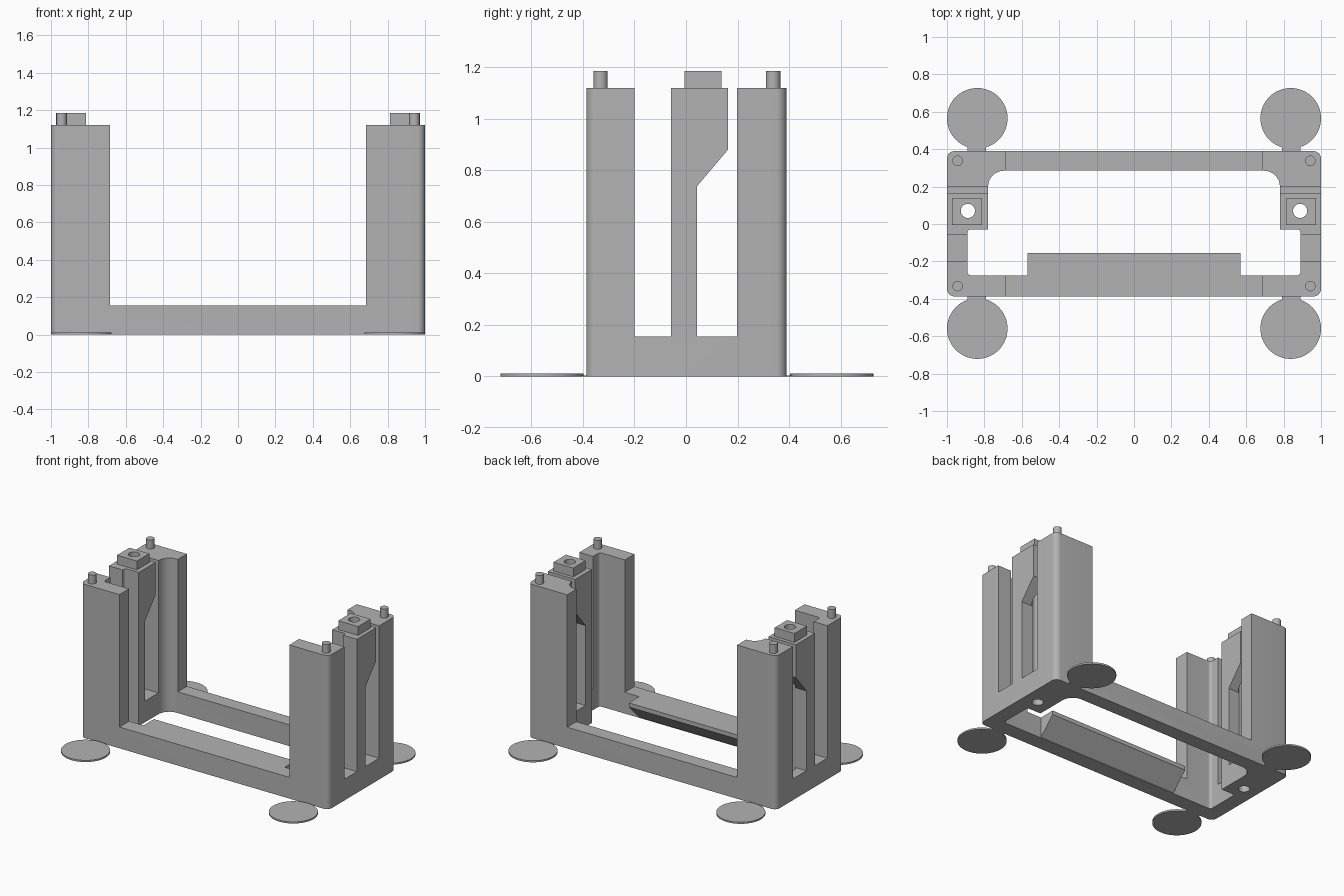
import bpy
import bmesh
import math
from mathutils import Vector

default = bpy.data.objects.get("Cube")
if default:
    bpy.data.objects.remove(default, do_unlink=True)

grey = bpy.data.materials.new("plain grey")
grey.use_nodes = True
COLOUR = (0.45, 0.45, 0.45, 1)
grey.diffuse_color = COLOUR
grey.node_tree.nodes["Principled BSDF"].inputs["Base Color"].default_value = COLOUR

RAIL_TOP, TOWER_TOP, PEG_TOP = 0.155, 1.12, 1.185
parts = []


def prism(name, outline, low, high, axis="z"):
    """Extrude an outline: (x, y) along z, or (y, z) along x."""
    bm = bmesh.new()
    place = (lambda a, b: (a, b, low)) if axis == "z" else (lambda a, b: (low, a, b))
    face = bm.faces.new([bm.verts.new(place(a, b)) for a, b in outline])
    shift = Vector((0, 0, high - low)) if axis == "z" else Vector((high - low, 0, 0))
    new = bmesh.ops.extrude_face_region(bm, geom=[face])["geom"]
    bmesh.ops.translate(bm, vec=shift, verts=[v for v in new if isinstance(v, bmesh.types.BMVert)])
    bmesh.ops.recalc_face_normals(bm, faces=bm.faces)
    mesh = bpy.data.meshes.new(name)
    bm.to_mesh(mesh)
    bm.free()
    mesh.materials.append(grey)
    obj = bpy.data.objects.new(name, mesh)
    bpy.context.collection.objects.link(obj)
    parts.append(obj)
    return obj


def rounded(corners, steps=8):
    """Round each right-angled (x, y, radius) corner of an outline."""
    points = []
    for i, (x, y, r) in enumerate(corners):
        here = Vector((x, y))
        if r == 0:
            points.append(here)
            continue
        before = (Vector(corners[i - 1][:2]) - here).normalized()
        after = (Vector(corners[(i + 1) % len(corners)][:2]) - here).normalized()
        centre = here + (before + after) * r
        for s in range(steps + 1):
            t = s / steps * math.pi / 2
            points.append(centre - after * r * math.cos(t) - before * r * math.sin(t))
    return points


def circle(x, y, r, count):
    angles = [2 * math.pi * i / count for i in range(count)]
    return [(x + r * math.cos(a), y + r * math.sin(a)) for a in angles]


def box(x0, x1, y0, y1):
    return [(x0, y0), (x1, y0), (x1, y1), (x0, y1)]


def cut(target, cutter):
    mod = target.modifiers.new("cut", "BOOLEAN")
    mod.operation, mod.solver, mod.object = "DIFFERENCE", "EXACT", cutter
    bpy.context.view_layer.objects.active = target
    bpy.ops.object.modifier_apply(modifier=mod.name)


def discard(cutter):
    parts.remove(cutter)
    bpy.data.objects.remove(cutter, do_unlink=True)


# Frame with four corner towers and two side posts, carved from one block
R = 0.04
frame = prism("frame", rounded([(1, -0.387, R), (1, 0.39, R), (-1, 0.39, R), (-1, -0.387, R)]),
              0, TOWER_TOP)
half = [(0.89, -0.275, 0.02), (0.89, -0.03, 0.015), (0.78, -0.03, 0), (0.78, 0.285, 0.085)]
opening = half + [(-x, y, r) for x, y, r in reversed(half)]
front_slot = box(-0.2, -0.058, RAIL_TOP, 1.3)
back_slot = [(0.042, RAIL_TOP), (0.198, RAIL_TOP), (0.198, 1.3),
             (0.163, 1.3), (0.163, 0.88), (0.042, 0.737)]
cutters = [
    prism("opening_cutter", rounded(opening), -0.1, 1.3),
    prism("span_cutter", box(-0.685, 0.685, -0.6, 0.6), RAIL_TOP, 1.3),
    prism("front_slot_cutter", front_slot, -1.2, 1.2, "x"),
    prism("back_slot_cutter", back_slot, -1.2, 1.2, "x"),
]
for cutter in cutters:
    cut(frame, cutter)
    discard(cutter)

# Ledge on the inside of the front rail, sloped underneath
prism("front_ledge", [(-0.275, RAIL_TOP), (-0.275, 0.005), (-0.155, 0.125), (-0.155, RAIL_TOP)],
      -0.57, 0.57, "x")

for side, sx in (("left", 1), ("right", -1)):
    # Post cap, with a bore running down through cap, post and frame
    cap = prism(side + "_post_cap", box(sx * 0.892 - 0.08, sx * 0.892 + 0.08, -0.005, 0.138),
                TOWER_TOP, PEG_TOP)
    bore = prism("bore_cutter", circle(sx * 0.888, 0.07, 0.038, 32), -0.1, 1.4)
    cut(frame, bore)
    cut(cap, bore)
    discard(bore)
    for end, sy in (("front", -1), ("back", 1)):
        name = end + "_" + side
        # Locating peg on each tower
        prism(name + "_peg", circle(sx * 0.943, sy * 0.335 + 0.003, 0.028, 24), TOWER_TOP, PEG_TOP)
        # Thin round foot pad and the tab joining it to the frame
        prism(name + "_pad", circle(sx * 0.838, sy * 0.562 + 0.003, 0.162, 64), 0, 0.012)
        prism(name + "_tab", box(sx * 0.84 - 0.05, sx * 0.84 + 0.05, sy * 0.385, sy * 0.42), 0, 0.004)

bpy.ops.object.select_all(action="DESELECT")
for obj in parts:
    obj.select_set(True)
bpy.context.view_layer.objects.active = frame
bpy.ops.object.shade_smooth_by_angle(angle=math.radians(30))
